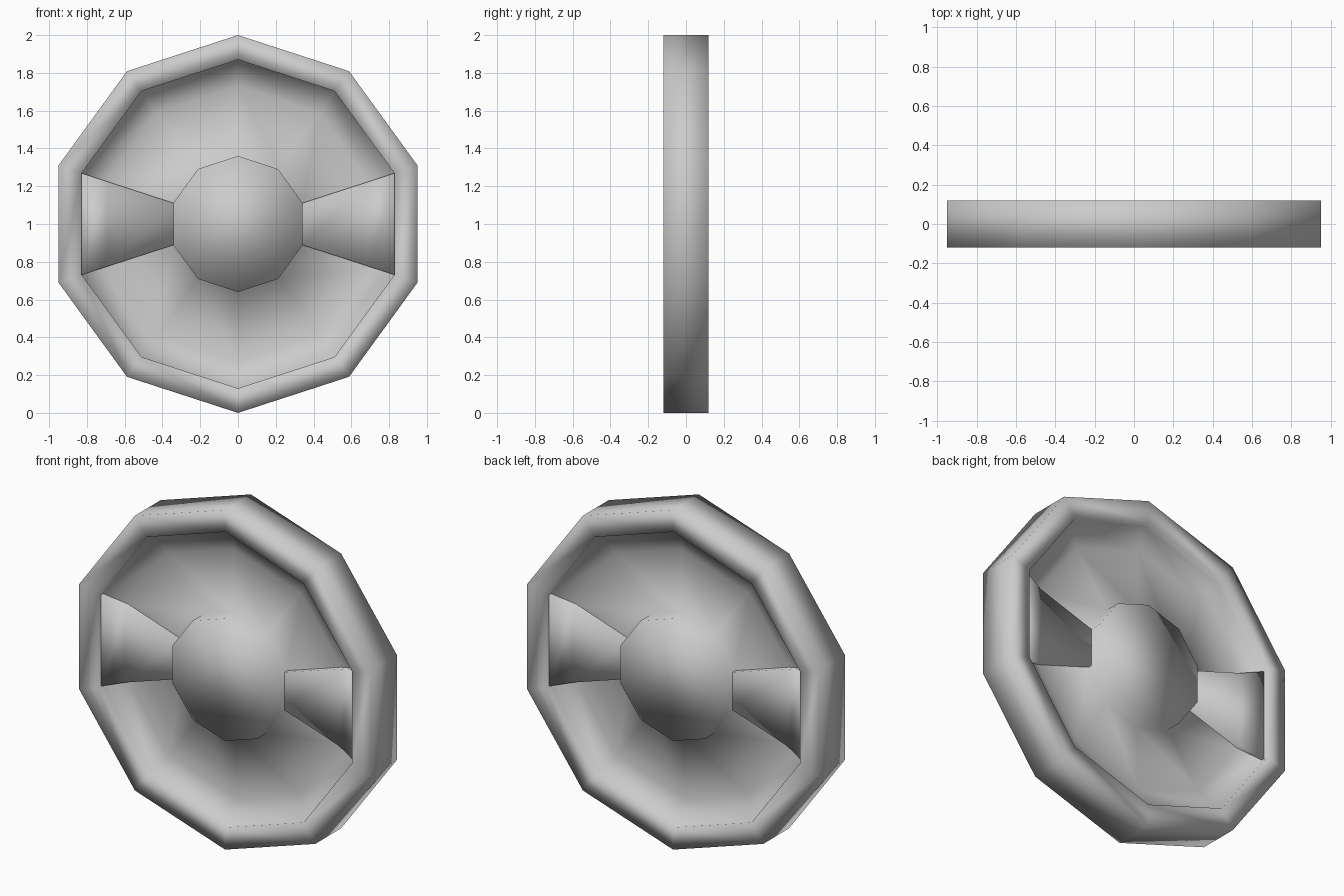
import bpy, math

if "Cube" in bpy.data.objects:
    bpy.data.objects.remove(bpy.data.objects["Cube"])

SIDES = 10
STEP = 2 * math.pi / SIDES


def point(r, y, a):
    return (r * math.cos(a), y, 1 + r * math.sin(a))


def make(name, verts, faces):
    mesh = bpy.data.meshes.new(name)
    mesh.from_pydata(verts, [], faces)
    mesh.update()
    ob = bpy.data.objects.new(name, mesh)
    bpy.context.collection.objects.link(ob)
    for p in mesh.polygons:
        p.use_smooth = True
    return ob


def both_sides(half):
    # front half of a profile, then its mirror image for the back
    return half + [(r, -y) for r, y in reversed(half)]


# wheel body: hub, dished web and rim turned as one ten-sided profile
prof = both_sides([(0.36, -0.12), (0.36, -0.03), (0.73, -0.03),
                   (0.87, -0.075), (0.87, -0.12), (1.0, -0.12)])
n = len(prof)
verts = [point(r, y, math.pi / 2 + k * STEP) for r, y in prof for k in range(SIDES)]
faces = [(i * SIDES + k, (i + 1) * SIDES + k,
          (i + 1) * SIDES + (k + 1) % SIDES, i * SIDES + (k + 1) % SIDES)
         for i in range(n - 1) for k in range(SIDES)]
faces.append(tuple(range(SIDES)))
faces.append(tuple(reversed(range((n - 1) * SIDES, n * SIDES))))
make("wheel_body", verts, faces)

# two raised spokes, one to each side, flaring into the rim
spoke = both_sides([(0.355, -0.057), (0.73, -0.057), (0.872, -0.095)])
m = len(spoke)
for name, mid in (("spoke_right", 0), ("spoke_left", math.pi)):
    verts = [point(r, y, mid + s * STEP / 2) for s in (-1, 1) for r, y in spoke]
    faces = [(i, (i + 1) % m, m + (i + 1) % m, m + i) for i in range(m)]
    for o, flip in ((0, True), (m, False)):
        for q in ((0, 1, 4, 5), (1, 2, 3, 4)):
            loop = [o + i for i in q]
            faces.append(tuple(reversed(loop)) if flip else tuple(loop))
    make(name, verts, faces)

# make every face point outward
import bmesh
for ob in bpy.context.collection.objects:
    bm = bmesh.new()
    bm.from_mesh(ob.data)
    bmesh.ops.recalc_face_normals(bm, faces=bm.faces)
    bm.to_mesh(ob.data)
    bm.free()
